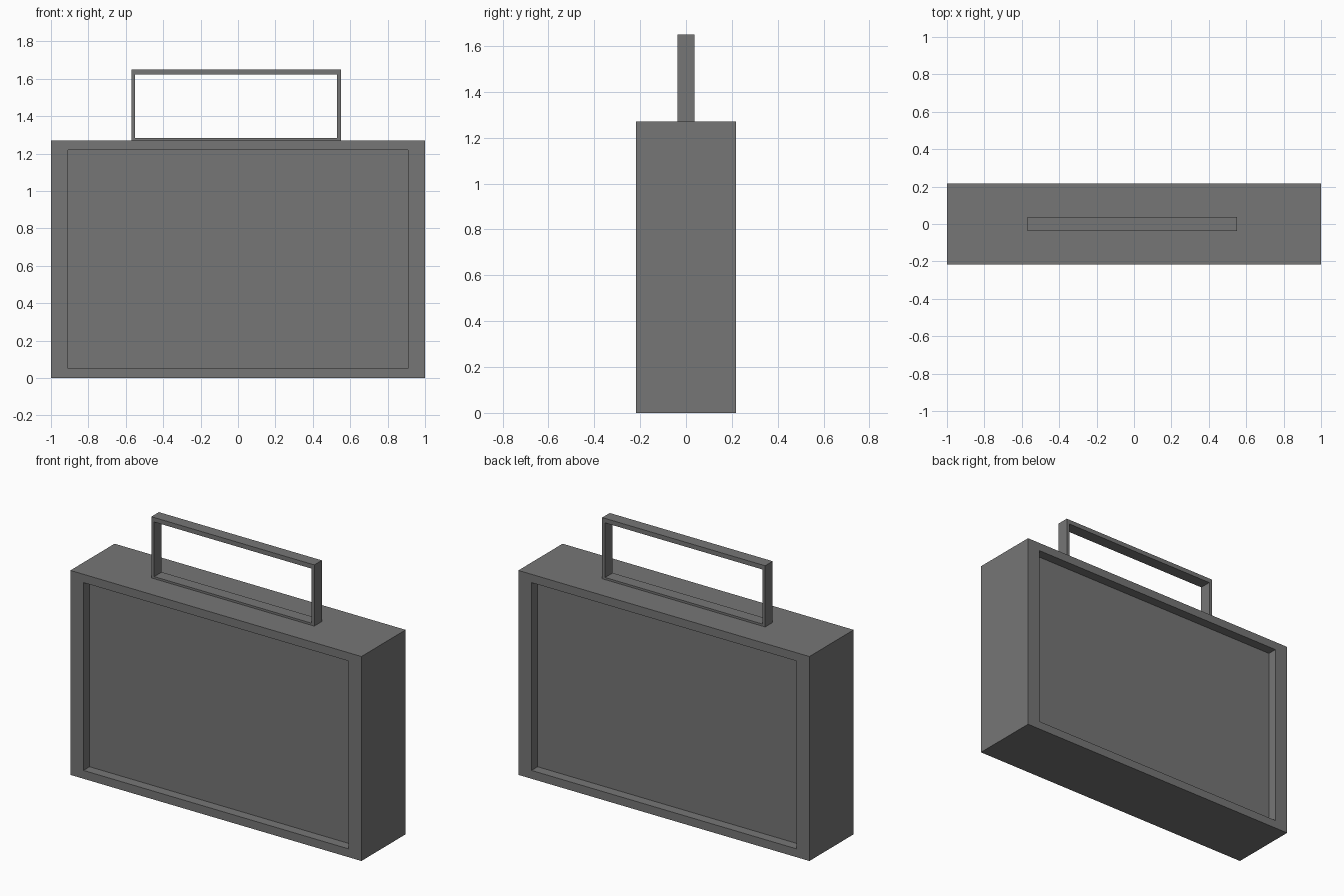
import bpy
import bmesh
from mathutils import Vector

default = bpy.data.objects.get("Cube")
if default:
    bpy.data.objects.remove(default, do_unlink=True)

grey = bpy.data.materials.new("mid grey")
grey.use_nodes = True
colour = (0.18, 0.18, 0.18, 1)
grey.diffuse_color = colour
grey.node_tree.nodes["Principled BSDF"].inputs["Base Color"].default_value = colour


def add_box(bm, low, high):
    """Add an axis-aligned box between two corners."""
    low, high = Vector(low), Vector(high)
    verts = bmesh.ops.create_cube(bm, size=1)["verts"]
    for v in verts:
        v.co = (low + high) / 2 + v.co * (high - low)


def finish(bm, name):
    bmesh.ops.recalc_face_normals(bm, faces=bm.faces)
    mesh = bpy.data.meshes.new(name)
    bm.to_mesh(mesh)
    bm.free()
    mesh.materials.append(grey)
    obj = bpy.data.objects.new(name, mesh)
    bpy.context.collection.objects.link(obj)
    return obj


# Case body with a sunken panel on the front and back
half_depth, height = 0.217, 1.27
border_x, border_z, recess = 0.09, 0.073, 0.06
bm = bmesh.new()
add_box(bm, (-1, -half_depth, 0), (1, half_depth, height))
bm.normal_update()
for face in [f for f in bm.faces if abs(f.normal.y) > 0.9]:
    side = 1 if face.normal.y > 0 else -1
    # First inset makes the rim, second one is pushed in to form the walls
    bmesh.ops.inset_individual(bm, faces=[face], thickness=border_z)
    for v in face.verts:
        v.co.x = (1 - border_x) * (1 if v.co.x > 0 else -1)
    bmesh.ops.inset_individual(bm, faces=[face], thickness=0)
    for v in face.verts:
        v.co.y -= side * recess
finish(bm, "case_body")

# Rectangular handle frame, its lower bar sunk partly into the case top
left, right, bottom, top = -0.57, 0.55, 1.255, 1.65
post, bar, half = 0.02, 0.028, 0.037
bm = bmesh.new()
outer = [(left, bottom), (right, bottom), (right, top), (left, top)]
inner = [(left + post, bottom + bar), (right - post, bottom + bar),
         (right - post, top - bar), (left + post, top - bar)]
rings = [[bm.verts.new((x, y, z)) for x, z in loop]
         for loop, y in ((outer, -half), (inner, -half), (inner, half), (outer, half))]
for a, b in zip(rings, rings[1:] + rings[:1]):
    for i in range(4):
        j = (i + 1) % 4
        bm.faces.new((a[i], a[j], b[j], b[i]))
finish(bm, "handle_frame")
